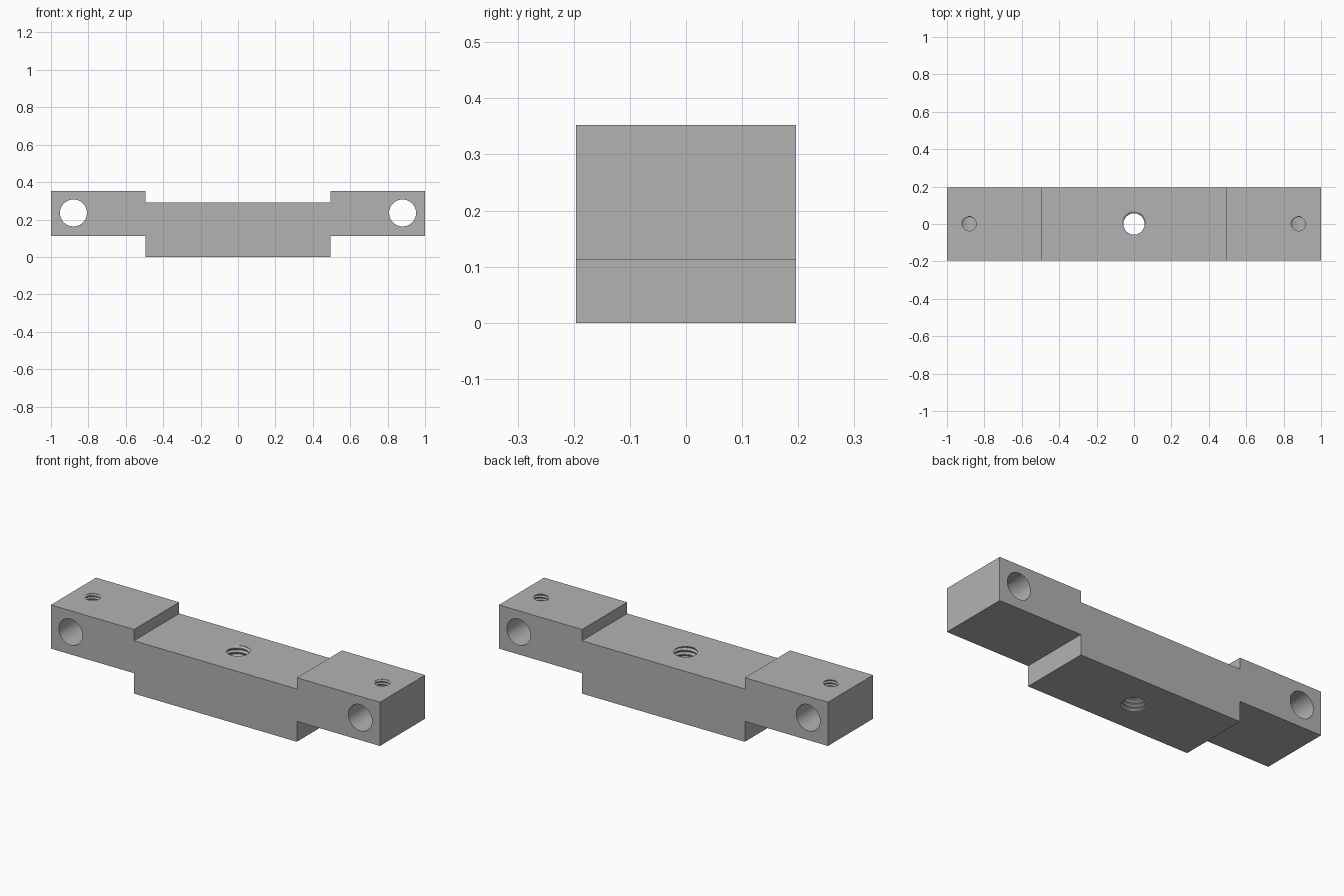
import bpy, bmesh
from math import pi, tau, cos, sin, radians

if "Cube" in bpy.data.objects:
    bpy.data.objects.remove(bpy.data.objects["Cube"])

HALF_W = 0.196
STEP_X = 0.495
END_LOW, MID_TOP, TOP = 0.112, 0.29, 0.352
HOLE_X, HOLE_Z = 0.88, 0.235

steel = bpy.data.materials.new("grey steel")
steel.use_nodes = True
colour = (0.448, 0.448, 0.448, 1)
steel.diffuse_color = colour
steel.node_tree.nodes["Principled BSDF"].inputs["Base Color"].default_value = colour


def to_object(name, bm):
    bmesh.ops.recalc_face_normals(bm, faces=bm.faces)
    mesh = bpy.data.meshes.new(name)
    bm.to_mesh(mesh)
    bm.free()
    mesh.materials.append(steel)
    ob = bpy.data.objects.new(name, mesh)
    bpy.context.collection.objects.link(ob)
    return ob


def thread_cutter(name, x, top, minor, major, pitch, phase, below, turns, segs=40):
    """Helical thread solid whose groove meets height `top` at angle `phase`."""
    bm = bmesh.new()
    profile = [(0, minor), (0.25, minor), (0.57, major), (0.68, major)]
    z0 = top - pitch * (phase / tau + 0.62 + below)
    steps = turns * segs
    grid = {}
    for s in range(steps + segs + 1):
        a = tau * s / segs
        for k, (f, r) in enumerate(profile):
            if k == 0 or s <= steps:
                z = z0 + pitch * (s / segs + f)
                grid[s, k] = bm.verts.new((x + r * cos(a), r * sin(a), z))

    def vert(s, k):
        return grid[s + segs, 0] if k == len(profile) else grid[s, k]

    for s in range(steps):
        for k in range(len(profile)):
            bm.faces.new((vert(s, k), vert(s + 1, k), vert(s + 1, k + 1), vert(s, k + 1)))
    # close both ends with a fan around the axis
    z1 = z0 + pitch * turns
    low = bm.verts.new((x, 0, z0 + pitch / 2))
    high = bm.verts.new((x, 0, z1 + pitch / 2))
    for e in [e for e in bm.edges if e.is_boundary]:
        centre = low if e.verts[0].co.z < (z0 + z1 + pitch) / 2 else high
        bm.faces.new((e.verts[0], e.verts[1], centre))
    return to_object(name, bm)


# stepped bar: half outline mirrored, then extruded along its depth
half = [(STEP_X, 0), (STEP_X, END_LOW), (1, END_LOW), (1, TOP), (STEP_X, TOP), (STEP_X, MID_TOP)]
outline = half + [(-x, z) for x, z in reversed(half)]
bm = bmesh.new()
face = bm.faces.new([bm.verts.new((x, -HALF_W, z)) for x, z in outline])
ext = bmesh.ops.extrude_face_region(bm, geom=[face])
moved = [v for v in ext["geom"] if isinstance(v, bmesh.types.BMVert)]
bmesh.ops.translate(bm, verts=moved, vec=(0, 2 * HALF_W, 0))
bar = to_object("stepped_bar", bm)

# cross holes and threaded holes
cutters = []
for side, name in ((-1, "right"), (1, "left")):
    bpy.ops.mesh.primitive_cylinder_add(vertices=64, radius=0.072, depth=1,
                                        location=(side * HOLE_X, 0, HOLE_Z),
                                        rotation=(pi / 2, 0, 0))
    cutters.append(bpy.context.object)
    cutters[-1].name = name + "_cross_hole"
    cutters.append(thread_cutter(name + "_set_screw_thread", side * HOLE_X, TOP,
                                 0.037, 0.045, 0.016, pi, 6, 9))
cutters.append(thread_cutter("centre_thread", 0, MID_TOP,
                             0.057, 0.068, 0.023, radians(120), 15, 18))

bpy.ops.object.select_all(action="DESELECT")
bar.select_set(True)
bpy.context.view_layer.objects.active = bar
for cutter in cutters:
    cutter.hide_render = True
    mod = bar.modifiers.new(cutter.name, "BOOLEAN")
    mod.operation = "DIFFERENCE"
    mod.solver = "EXACT"
    mod.object = cutter
    bpy.ops.object.modifier_apply(modifier=mod.name)
for cutter in cutters:
    bpy.data.objects.remove(cutter)

# one material throughout, smooth bores with crisp edges
bar.data.materials.clear()
bar.data.materials.append(steel)
bpy.ops.object.shade_smooth_by_angle(angle=radians(30))
